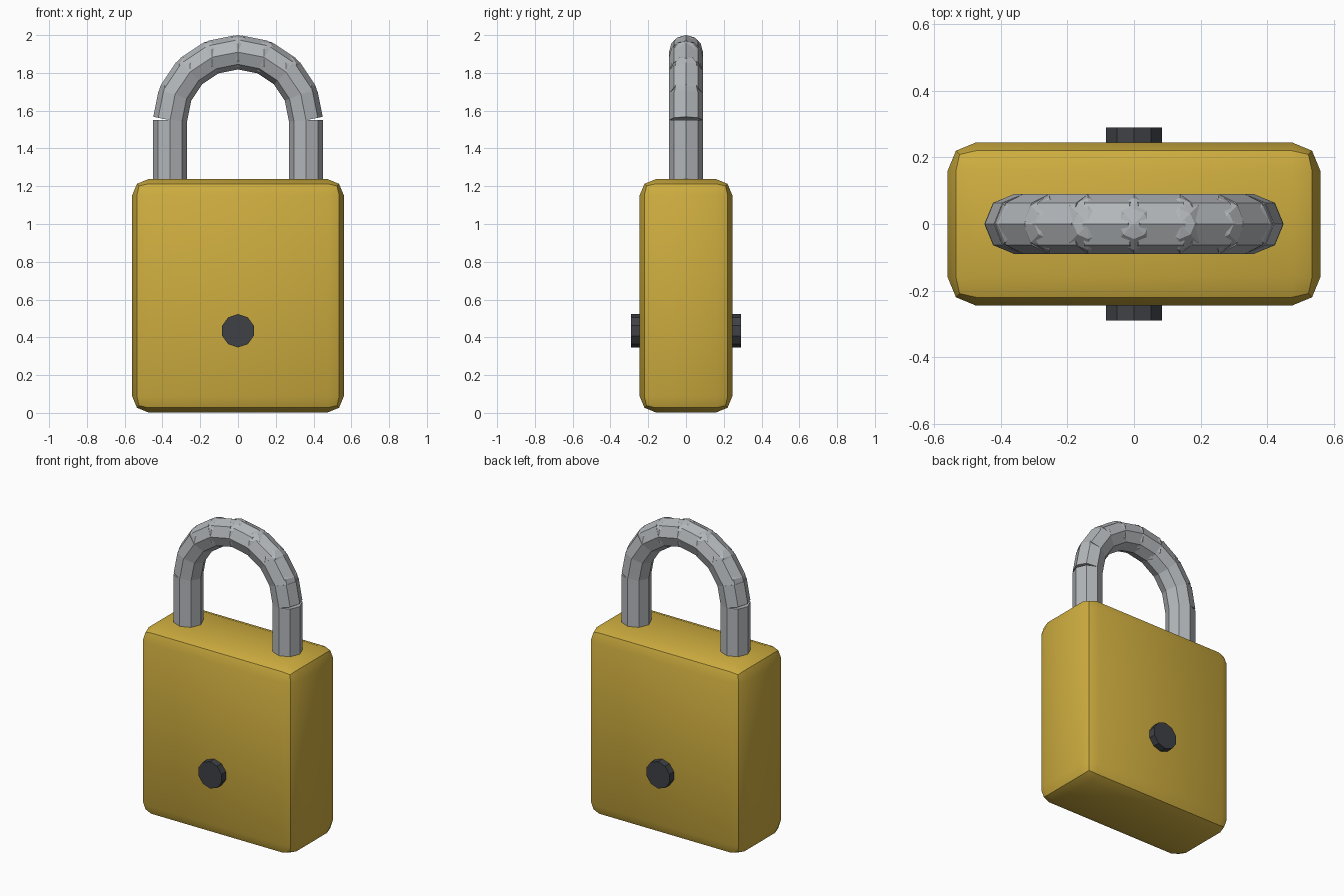
import bpy
from math import sin, cos, pi, radians
from mathutils import Vector, Matrix

if "Cube" in bpy.data.objects:
    bpy.data.objects.remove(bpy.data.objects["Cube"])


def material(name, rgb):
    mat = bpy.data.materials.new(name)
    mat.diffuse_color = (*rgb, 1)
    mat.use_nodes = True
    mat.node_tree.nodes["Principled BSDF"].inputs["Base Color"].default_value = mat.diffuse_color
    return mat


BRASS = material("brass", (0.62, 0.42, 0.05))
STEEL = material("steel", (0.45, 0.47, 0.49))
DARK = material("dark_metal", (0.05, 0.053, 0.06))


def finish(name, mat):
    ob = bpy.context.object
    ob.name = name
    ob.data.materials.append(mat)
    return ob


def rod(name, a, b, radius, sides, mat):
    """Closed cylinder running from a to b."""
    a, b = Vector(a), Vector(b)
    bpy.ops.mesh.primitive_cylinder_add(vertices=sides, radius=radius, depth=(b - a).length)
    ob = finish(name, mat)
    turn = Vector((0, 0, 1)).rotation_difference((b - a).normalized())
    ob.data.transform(Matrix.Translation((a + b) / 2) @ turn.to_matrix().to_4x4())
    return ob


# body: block with rounded edges
bpy.ops.mesh.primitive_cube_add(size=1)
body = finish("body", BRASS)
body.data.transform(Matrix.Translation((0, 0, 0.62)) @ Matrix.Diagonal((1.12, 0.49, 1.235, 1)))
bevel = body.modifiers.new("rounded_edges", 'BEVEL')
bevel.width = 0.085
bevel.segments = 2
bpy.ops.object.modifier_apply(modifier=bevel.name)
bpy.ops.object.shade_smooth_by_angle(angle=radians(30))

# key cylinder passing through the body, standing proud on both faces
rod("key_cylinder", (0, -0.29, 0.435), (0, 0.29, 0.435), 0.088, 10, DARK)

# shackle: two straight legs
R, TUBE, SPRING = 0.36, 0.09, 1.55
for side, x in (("left", -R), ("right", R)):
    rod(f"shackle_leg_{side}", (x, 0, 1.15), (x, 0, SPRING), TUBE, 8, STEEL)

# shackle arch: straight links with ball joints between them
STEPS = 8
points = [Vector((R * cos(pi * i / STEPS), 0, SPRING + R * sin(pi * i / STEPS)))
          for i in range(STEPS + 1)]
for i in range(STEPS):
    rod(f"shackle_arch_{i + 1}", points[i], points[i + 1], TUBE, 8, STEEL)
for i in range(1, STEPS):
    bpy.ops.mesh.primitive_uv_sphere_add(segments=8, ring_count=6, radius=TUBE, location=points[i])
    finish(f"shackle_joint_{i}", STEEL)
